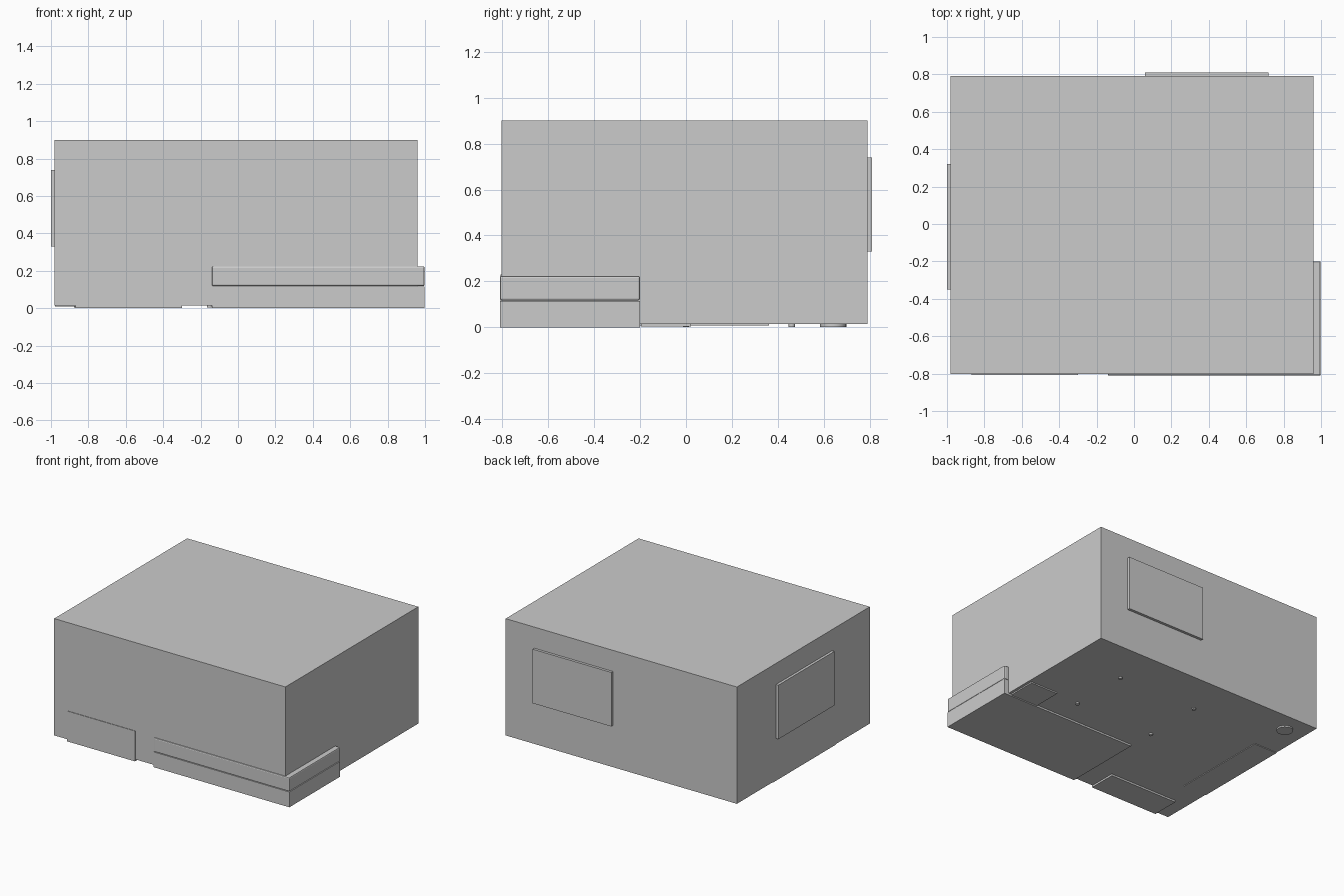
import bpy

if "Cube" in bpy.data.objects:
    bpy.data.objects.remove(bpy.data.objects["Cube"])


def box(name, x, y, z, bevel=0):
    """Axis-aligned box from (min, max) ranges."""
    bpy.ops.mesh.primitive_cube_add(size=1, location=[(a + b) / 2 for a, b in (x, y, z)])
    ob = bpy.context.object
    ob.name = name
    ob.scale = [b - a for a, b in (x, y, z)]
    bpy.ops.object.transform_apply(location=False, rotation=False, scale=True)
    if bevel:
        m = ob.modifiers.new("soft_edges", 'BEVEL')
        m.width, m.segments = bevel, 2
    return ob


def rod(name, x, y, z0, z1, r, r2=None, n=24):
    bpy.ops.mesh.primitive_cone_add(vertices=n, radius1=r, radius2=r if r2 is None else r2,
                                    depth=z1 - z0, location=(x, y, (z0 + z1) / 2))
    ob = bpy.context.object
    ob.name = name
    bpy.ops.object.shade_smooth_by_angle()
    return ob


# closed room shell
box("room_shell", (-0.98, 0.96), (-0.803, 0.79), (0.014, 0.9))

# windows through the back and left walls
box("back_window", (0.06, 0.72), (0.77, 0.81), (0.33, 0.74))
box("left_window", (-1.0, -0.96), (-0.35, 0.32), (0.33, 0.74))

# bed in the front right corner
box("bed_base", (-0.14, 0.998), (-0.81, -0.2), (0.0, 0.116))
box("mattress", (-0.14, 0.998), (-0.81, -0.2), (0.118, 0.224), 0.008)
for i, y in enumerate((-0.65, -0.36)):
    box(f"pillow_{i}", (0.72, 0.92), (y - 0.12, y + 0.12), (0.224, 0.27), 0.02)

# nightstand beside the bed
box("nightstand", (0.71, 0.94), (-0.195, 0.022), (0.004, 0.2))

# dresser on the front wall
box("dresser", (-0.87, -0.3), (-0.807, -0.595), (0.0, 0.23))

# low cabinet under the left window
box("low_cabinet", (-0.979, -0.785), (-0.4, 0.36), (0.009, 0.25))

# table under the back window
box("table_top", (-0.19, 0.545), (-0.04, 0.5), (0.25, 0.275))
for i, x in enumerate((-0.152, 0.508)):
    for j, y in enumerate((0.0, 0.46)):
        rod(f"table_leg_{i}{j}", x, y, 0.003, 0.25, 0.014, n=12)

# floor lamp in the back left corner
rod("lamp_base", -0.82, 0.64, 0.003, 0.025, 0.057)
rod("lamp_pole", -0.82, 0.64, 0.025, 0.52, 0.008, n=12)
rod("lamp_shade", -0.82, 0.64, 0.48, 0.62, 0.09, 0.06)
